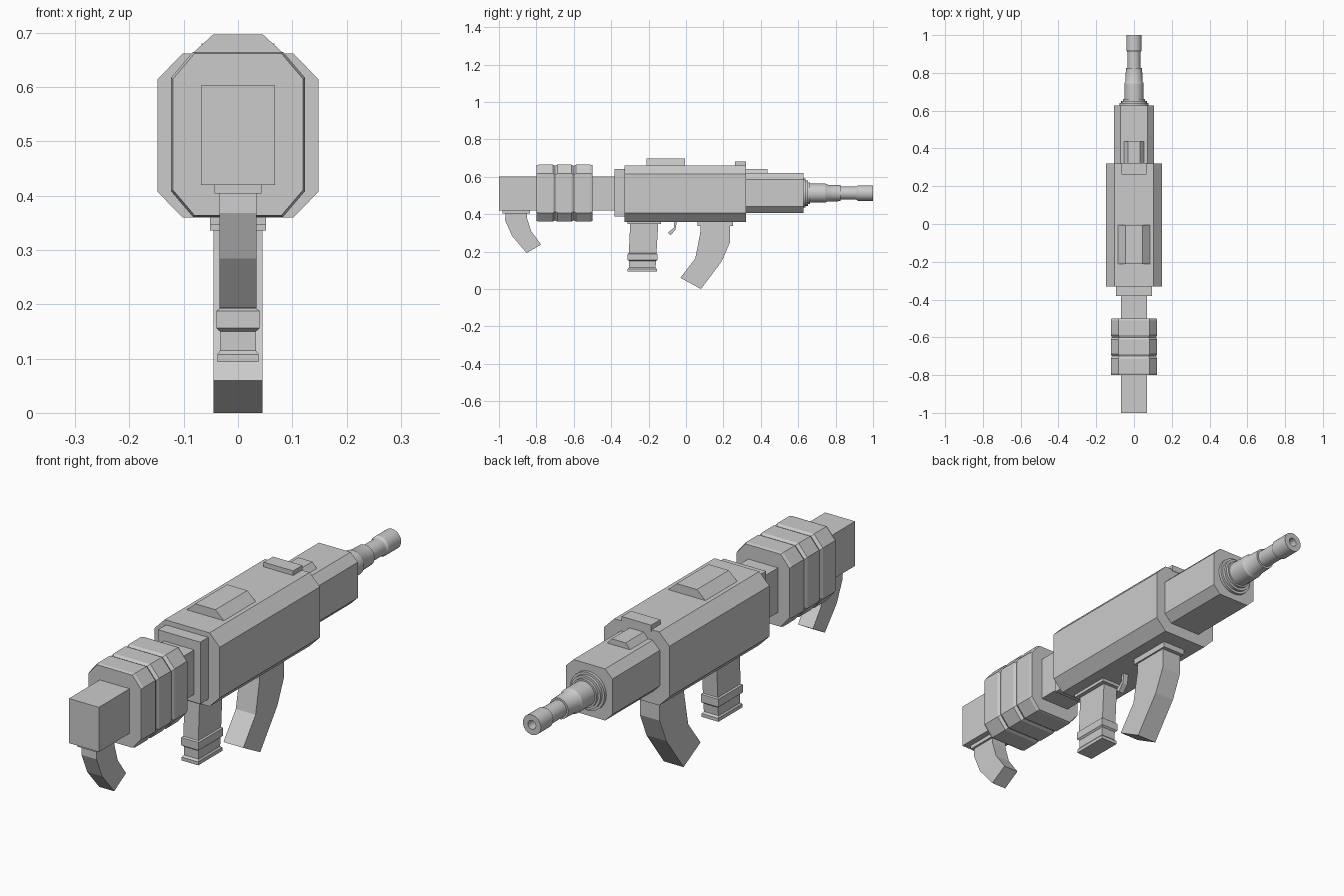
import bpy, bmesh, math

if "Cube" in bpy.data.objects:
    bpy.data.objects.remove(bpy.data.objects["Cube"])


def loft(name, rings):
    """Skin a list of equal-length point rings and cap both ends."""
    bm = bmesh.new()
    vr = [[bm.verts.new(p) for p in r] for r in rings]
    n = len(vr[0])
    for a, b in zip(vr, vr[1:]):
        for i in range(n):
            bm.faces.new((a[i], a[(i + 1) % n], b[(i + 1) % n], b[i]))
    bm.faces.new(vr[0])
    bm.faces.new(vr[-1])
    bmesh.ops.recalc_face_normals(bm, faces=bm.faces)
    me = bpy.data.meshes.new(name)
    bm.to_mesh(me)
    bm.free()
    ob = bpy.data.objects.new(name, me)
    bpy.context.collection.objects.link(ob)
    return ob


def octagon(y, hx, z0, z1, cx, cz):
    """Chamfered rectangle across the gun at depth y."""
    return [(hx, y, z0 + cz), (hx, y, z1 - cz), (hx - cx, y, z1), (cx - hx, y, z1),
            (-hx, y, z1 - cz), (-hx, y, z0 + cz), (cx - hx, y, z0), (hx - cx, y, z0)]


def rect(z, hx, y0, y1):
    return [(-hx, y0, z), (hx, y0, z), (hx, y1, z), (-hx, y1, z)]


def box(name, hx, y0, y1, z0, z1):
    return loft(name, [rect(z0, hx, y0, y1), rect(z1, hx, y0, y1)])


def side_profile(name, hx, pts):
    """Extrude a (y, z) outline across the width."""
    return loft(name, [[(x, y, z) for y, z in pts] for x in (-hx, hx)])


# Receiver and handguard
loft("receiver", [octagon(y, 0.148, 0.36, 0.662, 0.046, 0.047) for y in (-0.33, 0.32)])
loft("handguard", [octagon(y, 0.105, 0.408, 0.62, 0.033, 0.033) for y in (0.3, 0.628)])
box("receiver_collar", 0.096, -0.382, -0.32, 0.388, 0.642)

# Stock with three chamfered pad segments
box("stock", 0.068, -1.0, -0.36, 0.42, 0.603)
rings = []
for i in range(3):
    y = -0.8 + 0.1 * i
    for dy, inset in ((0, 0.006), (0.012, 0), (0.088, 0), (0.1, 0.006)):
        if i == 0 and dy == 0 or i == 2 and dy == 0.1:
            inset = 0.003
        if i > 0 and dy == 0:
            continue
        rings.append(octagon(y + dy, 0.123 - inset, 0.361 + inset, 0.665 - inset, 0.04, 0.047))
loft("stock_pad", rings)

# Top rail pieces
for name, hx0, hx1, y0, y1, z0, z1 in (("top_cover", 0.092, 0.046, -0.212, -0.005, 0.655, 0.697),
                                       ("front_ramp", 0.056, 0.032, 0.31, 0.437, 0.615, 0.643)):
    loft(name, [[(-hx0, y, z0), (hx0, y, z0), (hx1, y, z1), (-hx1, y, z1)] for y in (y0, y1)])
box("front_sight", 0.067, 0.262, 0.322, 0.655, 0.681)

# Stepped barrel turned around the y axis, with recessed muzzle
profile = [(0.62, 0.078), (0.64, 0.078), (0.64, 0.068), (0.652, 0.068), (0.652, 0.058),
           (0.663, 0.058), (0.663, 0.051), (0.745, 0.051), (0.755, 0.045), (0.825, 0.043),
           (0.825, 0.035), (0.91, 0.035), (0.92, 0.041), (1.0, 0.041), (1.0, 0.018), (0.95, 0.018)]
N = 24
barrel = loft("barrel", [[(r * math.cos(2 * math.pi * k / N), y, 0.513 + r * math.sin(2 * math.pi * k / N))
                          for k in range(N)] for y, r in profile])
bpy.context.view_layer.objects.active = barrel
barrel.select_set(True)
bpy.ops.object.shade_smooth_by_angle(angle=math.radians(30))

# Pistol grip
box("grip_plate", 0.052, -0.313, -0.133, 0.347, 0.37)
loft("grip", [rect(*s) for s in (
    (0.355, 0.034, -0.298, -0.148), (0.192, 0.034, -0.306, -0.158),
    (0.188, 0.04, -0.312, -0.153), (0.156, 0.04, -0.312, -0.153),
    (0.15, 0.033, -0.304, -0.16), (0.115, 0.033, -0.304, -0.163),
    (0.108, 0.038, -0.312, -0.156), (0.094, 0.038, -0.312, -0.156))])

# Trigger
side_profile("trigger", 0.012, [(-0.062, 0.37), (-0.064, 0.328), (-0.097, 0.302), (-0.082, 0.288),
                                (-0.056, 0.318), (-0.048, 0.37)])

# Curved magazine
box("magazine_collar", 0.052, 0.062, 0.252, 0.336, 0.37)
side_profile("magazine", 0.045, [(0.078, 0.36), (0.076, 0.3), (0.05, 0.165), (-0.03, 0.06), (0.08, 0.0),
                                 (0.192, 0.15), (0.235, 0.25), (0.235, 0.36)])

# Rear hook under the stock
box("hook_plate", 0.043, -0.98, -0.833, 0.404, 0.43)
side_profile("hook", 0.034, [(-0.965, 0.42), (-0.967, 0.368), (-0.93, 0.284), (-0.852, 0.193),
                             (-0.775, 0.238), (-0.828, 0.31), (-0.85, 0.38), (-0.85, 0.42)])
